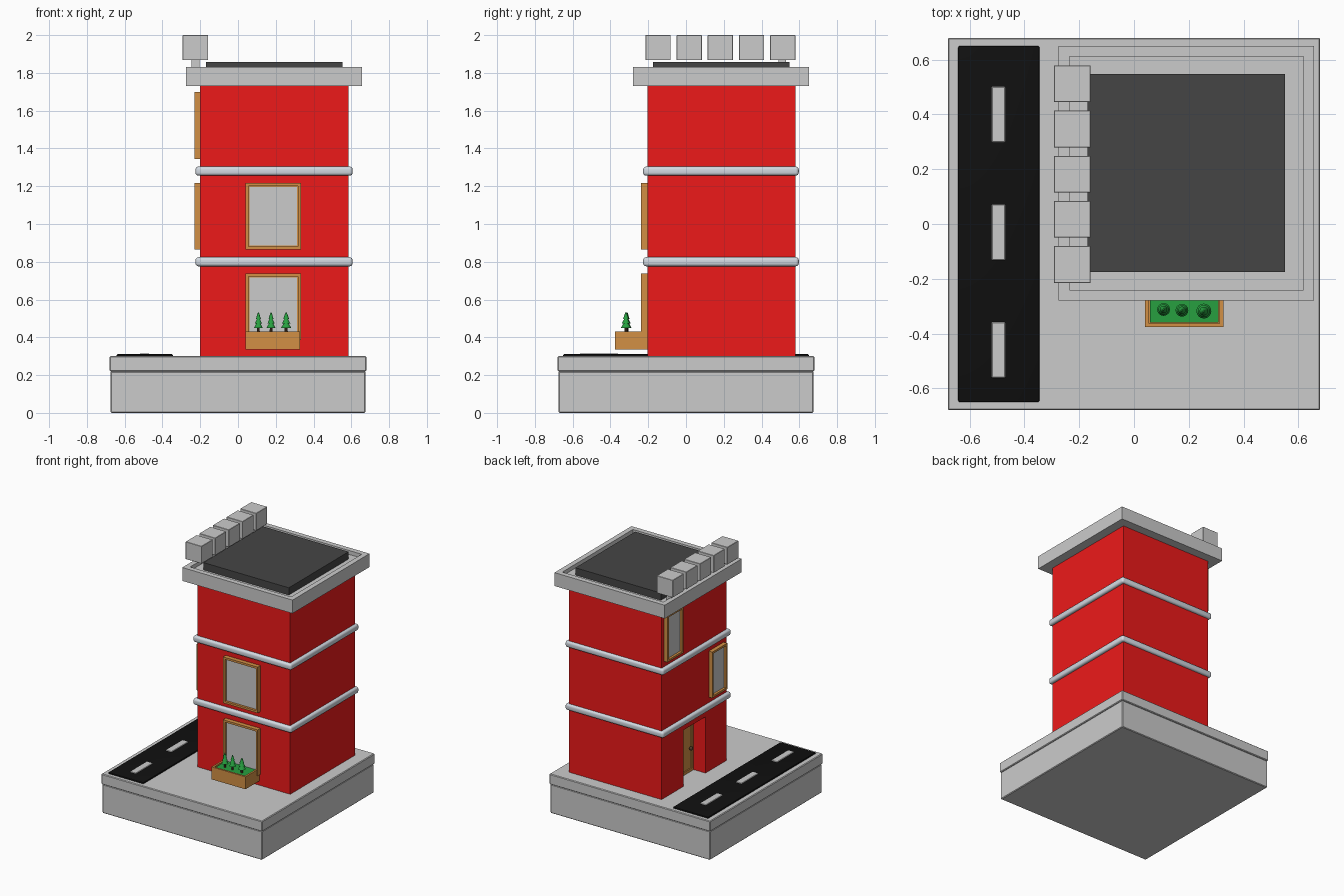
import bpy, bmesh
from mathutils import Vector

if "Cube" in bpy.data.objects:
    bpy.data.objects.remove(bpy.data.objects["Cube"])


def material(name, rgb):
    m = bpy.data.materials.new(name)
    m.diffuse_color = (*rgb, 1)
    m.use_nodes = True
    m.node_tree.nodes["Principled BSDF"].inputs["Base Color"].default_value = m.diffuse_color
    return m


RED = material("red_paint", (0.85, 0.01, 0.01))
WOOD = material("wood", (0.65, 0.28, 0.06))
BLACK = material("asphalt", (0.005, 0.005, 0.005))
DARK = material("roofing", (0.06, 0.06, 0.06))
PALE = material("pale_trim", (0.65, 0.7, 0.76))
GREEN = material("leaf_green", (0.02, 0.35, 0.05))
TRUNK = material("dark_wood", (0.08, 0.04, 0.02))


def finish(name, bm, mat=None, smooth=False):
    me = bpy.data.meshes.new(name)
    bm.normal_update()
    bm.to_mesh(me)
    bm.free()
    ob = bpy.data.objects.new(name, me)
    bpy.context.collection.objects.link(ob)
    if mat:
        me.materials.append(mat)
    if smooth:
        bpy.ops.object.select_all(action='DESELECT')
        ob.select_set(True)
        bpy.context.view_layer.objects.active = ob
        bpy.ops.object.shade_smooth_by_angle()
    return ob


def cube(x, y, z):
    bm = bmesh.new()
    bmesh.ops.create_cube(bm, size=1)
    for v in bm.verts:
        v.co = [(r[0] + r[1]) / 2 + c * (r[1] - r[0]) for r, c in zip((x, y, z), v.co)]
    return bm


def box(name, x, y, z, mat=None, bevel=0, segments=1):
    bm = cube(x, y, z)
    if bevel:
        bmesh.ops.bevel(bm, geom=bm.edges[:], offset=bevel, segments=segments,
                        profile=0.5, affect='EDGES')
    return finish(name, bm, mat, segments > 1)


def tray(name, x, y, z, facing, rim, depth, mat=None):
    """Box with one face inset and pushed in: window frame, planter, parapet."""
    bm = cube(x, y, z)
    bm.normal_update()
    d = Vector(facing)
    face = max(bm.faces, key=lambda f: f.normal.dot(d))
    bmesh.ops.inset_region(bm, faces=[face], thickness=rim)
    ext = bmesh.ops.extrude_face_region(bm, geom=[face])
    bmesh.ops.translate(bm, vec=-d * depth,
                        verts=[v for v in ext['geom'] if isinstance(v, bmesh.types.BMVert)])
    bmesh.ops.delete(bm, geom=[face], context='FACES')
    bmesh.ops.recalc_face_normals(bm, faces=bm.faces[:])
    return finish(name, bm, mat)


# Plinth and pavement
box("plinth", (-.675, .675), (-.675, .675), (0, .22), bevel=.005)
box("pavement", (-.68, .68), (-.68, .68), (.22, .30), bevel=.005)

# Road with dashes
box("road", (-.642, -.345), (-.65, .65), (.295, .311), BLACK, .006, 2)
for i, y in enumerate((-.46, -.03, .40)):
    box(f"road_dash_{i}", (-.52, -.47), (y - .102, y + .102), (.305, .315), bevel=.003)

# Tower walls with a recessed doorway on the left side
walls = box("walls", (-.20, .585), (-.205, .58), (.30, 1.74), RED)
cutter = box("doorway_cutter", (-.3, -.08), (.05, .315), (.25, .73))
cutter.hide_render = True
cut = walls.modifiers.new("doorway", 'BOOLEAN')
cut.object = cutter
cut.operation = 'DIFFERENCE'
cut.solver = 'EXACT'
cutter.hide_set(True)

# Door and knob
tray("door", (-.10, -.079), (.052, .313), (.30, .728), (-1, 0, 0), .03, .008, WOOD)
bm = bmesh.new()
bmesh.ops.create_uvsphere(bm, u_segments=16, v_segments=10, radius=.014)
bmesh.ops.translate(bm, vec=(-.108, .092, .48), verts=bm.verts)
finish("door_knob", bm, TRUNK, True)

# Storey bands
for i, z in enumerate((.80, 1.28)):
    box(f"storey_band_{i}", (-.225, .607), (-.227, .597), (z - .024, z + .024), PALE, .016, 4)

# Front windows
for i, (z0, z1) in enumerate(((.385, .737), (.865, 1.217))):
    tray(f"front_window_frame_{i}", (.04, .333), (-.238, -.20), (z0, z1),
         (0, -1, 0), .022, .018, WOOD)
    box(f"front_window_pane_{i}", (.06, .313), (-.225, -.21), (z0 + .02, z1 - .02))

# Left windows
for i, (y0, y1, z0, z1) in enumerate(((-.17, .01, .865, 1.217), (.36, .55, 1.345, 1.70))):
    tray(f"left_window_frame_{i}", (-.23, -.195), (y0, y1), (z0, z1),
         (-1, 0, 0), .022, .018, WOOD)
    box(f"left_window_pane_{i}", (-.217, -.20), (y0 + .02, y1 - .02), (z0 + .02, z1 - .02))

# Planter, soil cover and little trees
tray("planter", (.04, .327), (-.377, -.20), (.335, .43), (0, 0, 1), .02, .03, WOOD)
box("planter_grass", (.058, .309), (-.359, -.218), (.40, .422), GREEN)
for i, (x, y, s) in enumerate(((.108, -.312, .9), (.175, -.315, .9), (.255, -.318, 1.05))):
    bm = bmesh.new()
    bmesh.ops.create_cone(bm, cap_ends=True, segments=10, radius1=.009 * s, radius2=.007 * s, depth=.045)
    bmesh.ops.translate(bm, vec=(x, y, .442), verts=bm.verts)
    finish(f"tree_trunk_{i}", bm, TRUNK, True)
    bm = bmesh.new()
    for r, z, h in ((.026, .450, .036), (.021, .474, .032), (.015, .496, .036)):
        tier = bmesh.ops.create_cone(bm, cap_ends=True, segments=16, radius1=r * s,
                                     radius2=r * .2 * s, depth=h)
        bmesh.ops.translate(bm, vec=(x, y, z + h / 2), verts=tier['verts'])
    finish(f"tree_leaves_{i}", bm, GREEN, True)

# Cornice with a sunken top and a roof deck
tray("cornice", (-.275, .657), (-.28, .65), (1.73, 1.832), (0, 0, 1), .055, .03)
box("roof_deck", (-.17, .552), (-.175, .547), (1.79, 1.858), DARK)

# Row of sign cubes on a post
for i in range(5):
    y = -.148 + i * .165
    box(f"sign_cube_{i}", (-.293, -.158), (y - .067, y + .067), (1.867, 2.0), bevel=.002)
box("sign_post", (-.245, -.205), (.49, .53), (1.80, 1.87))
